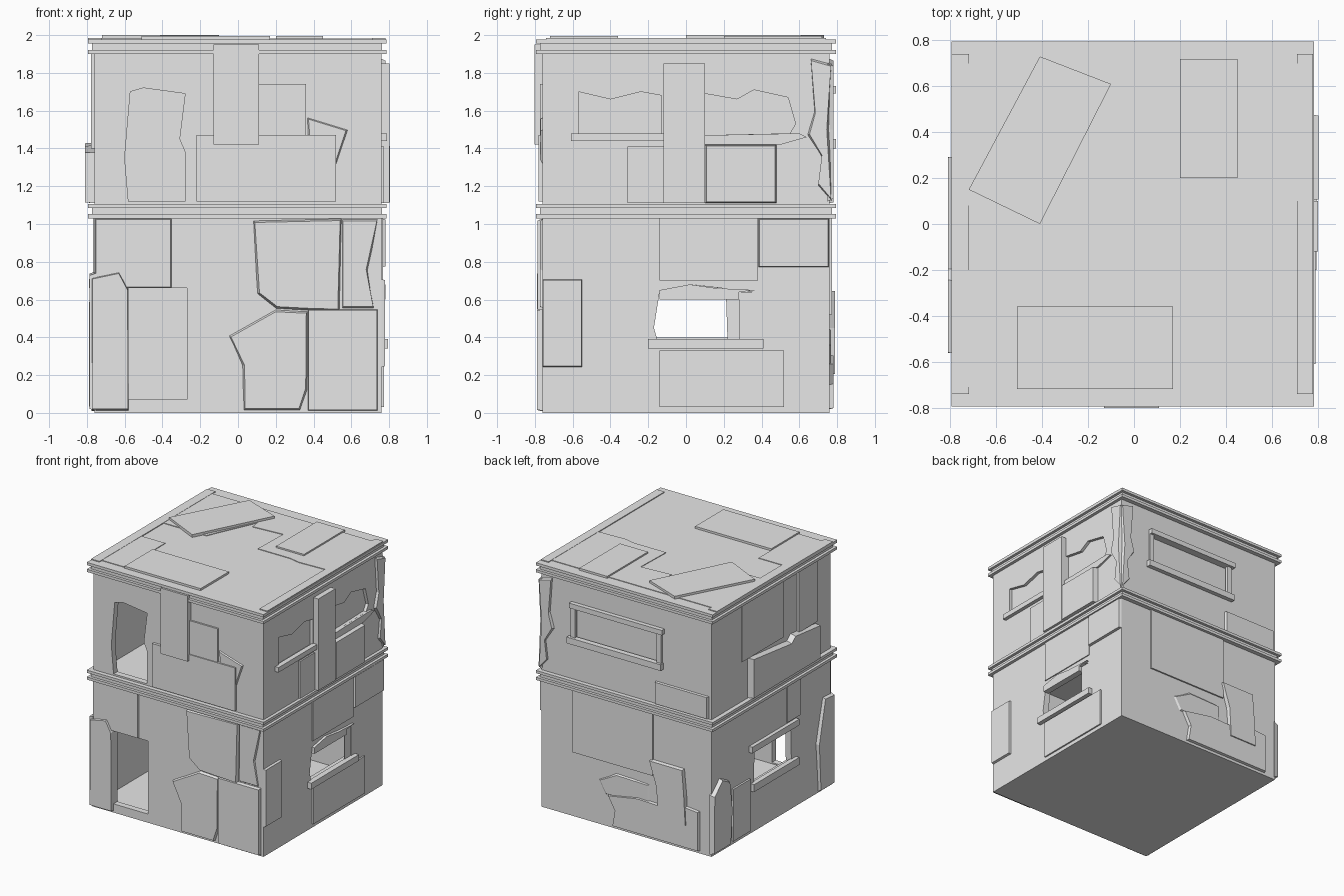
import bpy, bmesh
from mathutils import Vector

W = 0.76       # half width of the walls
ROOF = 1.972   # height of the roof deck

if "Cube" in bpy.data.objects:
    bpy.data.objects.remove(bpy.data.objects["Cube"])

concrete = bpy.data.materials.new("concrete_grey")
concrete.use_nodes = True
grey = (0.8, 0.8, 0.8, 1)
concrete.diffuse_color = grey
concrete.node_tree.nodes["Principled BSDF"].inputs["Base Color"].default_value = grey

# Each side maps (along, up, outward) to model space
SIDES = {
    "front": lambda u, v, d: (u, -W - d, v),
    "back": lambda u, v, d: (u, W + d, v),
    "right": lambda u, v, d: (W + d, u, v),
    "left": lambda u, v, d: (-W - d, u, v),
    "roof": lambda u, v, d: (u, v, ROOF + d),
}


def prism(name, side, pts, out=0.02, back=-0.01, slope=0.0):
    """Extrude an outline outward from a side, with an optional sloped rim."""
    place = SIDES[side]
    pts = [Vector(p) for p in pts]
    mid = sum(pts, Vector((0, 0))) / len(pts)
    bm = bmesh.new()
    low = [bm.verts.new(place(p.x, p.y, back)) for p in pts]
    high = []
    for p in pts:
        q = p + (mid - p).normalized() * slope
        high.append(bm.verts.new(place(q.x, q.y, out)))
    bm.faces.new(low)
    bm.faces.new(high)
    n = len(pts)
    for i in range(n):
        j = (i + 1) % n
        bm.faces.new((low[i], low[j], high[j], high[i]))
    bmesh.ops.recalc_face_normals(bm, faces=bm.faces)
    mesh = bpy.data.meshes.new(name)
    bm.to_mesh(mesh)
    bm.free()
    mesh.materials.append(concrete)
    ob = bpy.data.objects.new(name, mesh)
    bpy.context.collection.objects.link(ob)
    return ob


def rect(u0, u1, v0, v1):
    return [(u0, v0), (u1, v0), (u1, v1), (u0, v1)]


def board(name, side, u0, u1, v0, v1, out=0.02, slope=0.0):
    return prism(name, side, rect(u0, u1, v0, v1), out, slope=slope)


def box(name, x0, x1, y0, y1, z0, z1):
    return prism(name, "roof", rect(x0, x1, y0, y1), z1 - ROOF, z0 - ROOF)


def cut(target, cutter):
    """Subtract a cutter from a part, then discard the cutter."""
    cutter.hide_render = True
    mod = target.modifiers.new("cut", "BOOLEAN")
    mod.operation, mod.solver, mod.object = "DIFFERENCE", "EXACT", cutter
    bpy.context.view_layer.objects.active = target
    bpy.ops.object.modifier_apply(modifier=mod.name)
    bpy.data.objects.remove(cutter)


def storey(name, z0, z1, floor, ceiling):
    shell = box(name, -W, W, -W, W, z0, z1)
    r = W - 0.05
    cut(shell, box("room_cutter", -r, r, -r, r, floor, ceiling))
    return shell


def opening(shell, side, pts, depth=0.1):
    cut(shell, prism("opening_cutter", side, pts, 0.05, -depth))


# Storeys with doors and windows
lower = storey("lower_storey", 0, 1.05, 0.06, 1.04)
upper = storey("upper_storey", 1.05, 1.93, 1.11, 1.91)
opening(lower, "front", rect(-0.58, -0.27, 0.07, 0.66))
opening(upper, "front", [(-0.58, 1.12), (-0.28, 1.12), (-0.28, 1.38), (-0.31, 1.45),
                         (-0.28, 1.69), (-0.5, 1.72), (-0.57, 1.7), (-0.6, 1.35)])
opening(lower, "right", [(-0.15, 0.38), (0.36, 0.38), (0.36, 0.64), (0.02, 0.68),
                         (-0.14, 0.64), (-0.17, 0.45)])
opening(lower, "left", [(-0.26, 0.38), (0.22, 0.38), (0.21, 0.68), (-0.25, 0.68)])

# Shallow blocked windows on the upper storey
opening(upper, "right", [(-0.57, 1.47), (-0.13, 1.47), (-0.13, 1.68), (-0.24, 1.7),
                         (-0.4, 1.66), (-0.57, 1.7)], 0.025)
opening(upper, "right", [(0.1, 1.47), (0.55, 1.48), (0.58, 1.53), (0.54, 1.67),
                         (0.36, 1.71), (0.27, 1.66), (0.1, 1.69)], 0.025)
opening(upper, "back", rect(-0.3, 0.46, 1.44, 1.69), 0.025)

# Beam bands: two flanges around a recessed web
for label, z in (("middle", 1.03), ("top", 1.9)):
    for part, inset, low, high in (("lower_flange", 0, 0, 0.022),
                                   ("web", 0.022, 0.022, 0.055),
                                   ("upper_flange", 0, 0.055, 0.077)):
        s = 0.795 - inset
        box(f"{label}_band_{part}", -s, s - 0.01, -s, s, z + low, z + high)

# Roof: edge strips, slabs and loose sheets
board("roof_strip_left", "roof", -0.795, -0.72, -0.74, 0.74, 0.012)
board("roof_strip_right", "roof", 0.71, 0.78, -0.74, 0.74, 0.012)
prism("roof_slab_back", "roof", [(-0.72, 0.08), (-0.34, 0.08), (-0.16, 0.48), (-0.15, 0.4),
                                 (0.11, 0.42), (0.1, 0.11), (0.39, 0.11), (0.48, 0.09),
                                 (0.71, 0.1), (0.71, 0.7), (-0.72, 0.7)], 0.01)
board("roof_slab_front", "roof", -0.72, -0.51, -0.71, -0.2, 0.01)
prism("roof_sheet_tilted", "roof", [(-0.41, 0.73), (-0.1, 0.61), (-0.41, 0), (-0.72, 0.15)], 0.028)
board("roof_sheet_back", "roof", 0.2, 0.45, 0.2, 0.72, 0.022)
board("roof_sheet_front", "roof", -0.51, 0.17, -0.72, -0.36, 0.022)

# Front, lower storey
prism("front_corner_plaster", "front", [(-0.775, 0.01), (-0.58, 0.01), (-0.58, 0.66),
                                        (-0.63, 0.75), (-0.775, 0.72)], 0.03, slope=0.012)
board("front_panel_above_door", "front", -0.76, -0.35, 0.66, 1.03, 0.015, 0.01)
prism("front_plaster_upper", "front", [(0.08, 1.02), (0.55, 1.03), (0.54, 0.54), (0.37, 0.54),
                                       (0.2, 0.55), (0.1, 0.63)], 0.025, slope=0.015)
prism("front_plaster_lower", "front", [(0.03, 0.01), (0.33, 0.01), (0.37, 0.12), (0.37, 0.54),
                                       (0.2, 0.55), (-0.05, 0.41), (0.02, 0.25)], 0.02, slope=0.015)
board("front_panel_right", "front", 0.37, 0.74, 0.01, 0.55, 0.028, 0.008)
prism("front_strip_right", "front", [(0.55, 0.55), (0.72, 0.55), (0.69, 0.75), (0.74, 1.03),
                                     (0.55, 1.03)], 0.012, slope=0.015)

# Front, upper storey
board("front_plank", "front", -0.13, 0.11, 1.42, 1.95, 0.042)
board("front_panel_wide", "front", -0.22, 0.52, 1.12, 1.47, 0.022)
board("front_panel_small", "front", 0.11, 0.36, 1.47, 1.74, 0.014)
prism("front_chip", "front", [(0.36, 1.47), (0.52, 1.3), (0.59, 1.5), (0.36, 1.57)],
      0.01, slope=0.02)

# Right side, lower storey
board("right_notice_panel", "right", -0.76, -0.55, 0.24, 0.71, 0.018, 0.008)
board("right_panel_back", "right", 0.38, 0.76, 0.77, 1.03, 0.02, 0.01)
board("right_panel_middle", "right", -0.14, 0.38, 0.7, 1.03, 0.008)
board("right_panel_under_window", "right", -0.14, 0.52, 0.03, 0.33, 0.012)
board("right_window_sill", "right", -0.2, 0.41, 0.34, 0.39, 0.035)
prism("right_window_lintel", "right", [(-0.14, 0.6), (0.28, 0.6), (0.28, 0.64), (0.37, 0.65),
                                       (0.16, 0.66), (0.02, 0.68), (-0.14, 0.65)], 0.02, -0.03)
board("right_window_jamb", "right", 0.28, 0.36, 0.39, 0.64, -0.005)

# Right side, upper storey
board("right_plank", "right", -0.12, 0.1, 1.11, 1.85, 0.042)
board("right_upper_sill", "right", -0.61, -0.12, 1.44, 1.48, 0.03)
board("right_panel_front", "right", -0.31, -0.12, 1.11, 1.41, 0.012)
board("right_panel_raised", "right", 0.1, 0.48, 1.11, 1.42, 0.045, 0.01)
prism("right_chipped_ledge", "right", [(0.1, 1.42), (0.5, 1.42), (0.64, 1.46), (0.6, 1.48),
                                       (0.1, 1.47)], 0.015)

# Crumbling plaster wrapped round the back right corner
for side in ("right", "back"):
    prism(f"corner_plaster_{side}", side, [(0.77, 1.12), (0.7, 1.2), (0.72, 1.35), (0.64, 1.47),
                                           (0.68, 1.6), (0.66, 1.88), (0.77, 1.85), (0.76, 1.5)],
          0.02, slope=0.015)

# Back
board("back_upper_lintel", "back", -0.34, 0.49, 1.69, 1.73, 0.035)
board("back_upper_sill", "back", -0.33, 0.51, 1.4, 1.45, 0.035)
for u in (-0.32, 0.45):
    board("back_window_jamb", "back", u, u + 0.04, 1.45, 1.69, 0.015)
board("back_panel_low", "back", -0.74, -0.26, 1.11, 1.29, 0.02, 0.01)
board("back_panel_large", "back", -0.24, 0.475, 0.52, 1.03, 0.012)
prism("back_chip", "back", [(-0.22, 0.25), (0.2, 0.25), (0.26, 0.36), (0.1, 0.46), (-0.22, 0.44)],
      0.008, slope=0.03)
prism("back_panel_upright", "back", [(-0.55, 0.2), (-0.3, 0.2), (-0.28, 0.45), (-0.22, 0.65),
                                     (-0.52, 0.65), (-0.54, 0.45)], 0.03, slope=0.008)
prism("back_plaster_base", "back", [(-0.66, 0.02), (0.12, 0.02), (0.1, 0.15), (0.16, 0.26),
                                    (-0.1, 0.31), (-0.4, 0.3), (-0.45, 0.36), (-0.66, 0.34)],
      0.022, slope=0.012)

# Left side
board("left_window_lintel", "left", -0.32, 0.28, 0.66, 0.71, 0.03)
board("left_window_sill", "left", -0.32, 0.26, 0.34, 0.4, 0.03)
prism("left_corner_back", "left", [(0.77, 0.02), (0.55, 0.02), (0.52, 0.3), (0.56, 0.55),
                                   (0.66, 0.6), (0.77, 0.5)], 0.03, slope=0.015)
board("left_panel_low", "left", 0.28, 0.5, 0.03, 0.45, 0.015)
prism("left_corner_front", "left", [(-0.78, 0.01), (-0.6, 0.01), (-0.57, 0.4), (-0.66, 0.75),
                                    (-0.78, 0.74)], 0.025, slope=0.012)
prism("left_panel_raised", "left", [(0.3, 1.11), (-0.57, 1.11), (-0.57, 1.38), (-0.25, 1.42),
                                    (-0.2, 1.38), (0.3, 1.43)], 0.05, slope=0.01)
board("left_plank_upper", "left", -0.57, -0.33, 1.4, 1.9, 0.018)
board("left_panel_middle", "left", -0.15, 0.38, 1.43, 1.9, 0.008)
board("left_panel_lower", "left", -0.37, -0.2, 0.72, 1.03, 0.008)
